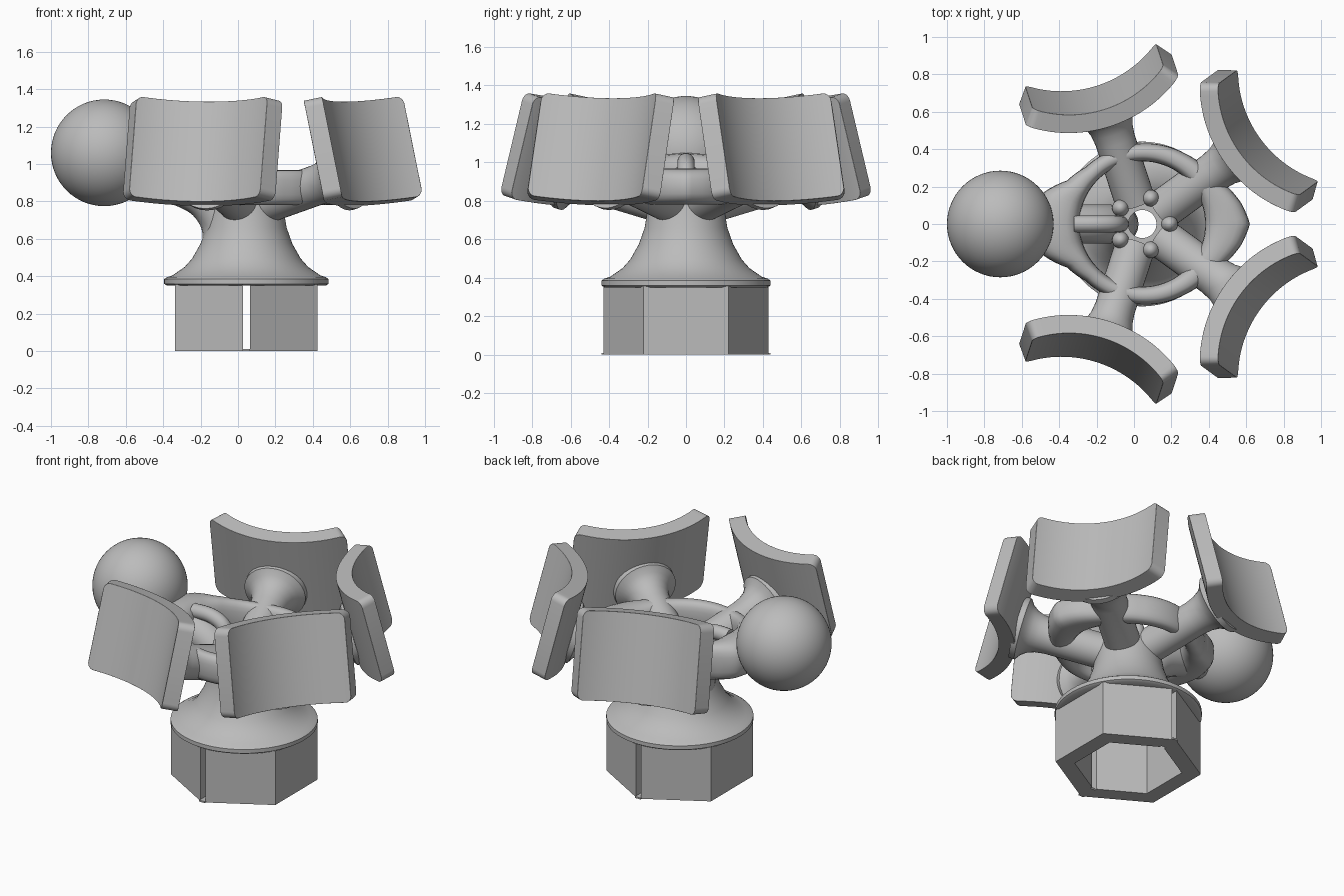
import bpy, bmesh, math
from mathutils import Matrix, Vector

cube = bpy.data.objects.get("Cube")
if cube:
    bpy.data.objects.remove(cube, do_unlink=True)

CX = 0.045          # hub axis
ARM_ANGLES = (36, 108, -36, -108)

grey = bpy.data.materials.new("plain_grey")
grey.use_nodes = True
colour = (0.5, 0.5, 0.5, 1)
grey.diffuse_color = colour
grey.node_tree.nodes["Principled BSDF"].inputs["Base Color"].default_value = colour


def finish(name, bm, matrix=Matrix(), bevel=0, angle=35):
    bmesh.ops.recalc_face_normals(bm, faces=bm.faces)
    mesh = bpy.data.meshes.new(name)
    bm.to_mesh(mesh)
    bm.free()
    mesh.transform(matrix)
    mesh.materials.append(grey)
    ob = bpy.data.objects.new(name, mesh)
    bpy.context.collection.objects.link(ob)
    if bevel:
        mod = ob.modifiers.new("soft_edges", 'BEVEL')
        mod.width, mod.segments = bevel, 3
        mod.limit_method, mod.angle_limit = 'ANGLE', math.radians(50)
    bpy.ops.object.select_all(action='DESELECT')
    ob.select_set(True)
    bpy.context.view_layer.objects.active = ob
    bpy.ops.object.shade_smooth_by_angle(angle=math.radians(angle))
    return ob


def skin(bm, loops, closed_rows, closed_section=True):
    """Bridge a list of equal vertex loops with quads."""
    rows = [[bm.verts.new(p) for p in loop] for loop in loops]
    n = len(rows[0])
    for i in range(len(rows) if closed_rows else len(rows) - 1):
        a, b = rows[i], rows[(i + 1) % len(rows)]
        for j in range(n):
            k = (j + 1) % n
            bm.faces.new((a[j], a[k], b[k], b[j]))
    if not closed_rows:
        bm.faces.new(rows[0])
        bm.faces.new(rows[-1])


def lathe(name, profile, matrix, closed, steps=48):
    bm = bmesh.new()
    turn = [2 * math.pi * i / steps for i in range(steps)]
    loops = [[(r * math.cos(a), r * math.sin(a), z) for a in turn] for r, z in profile]
    skin(bm, loops, closed)
    return finish(name, bm, matrix)


def pipe(name, points, radius):
    """Round pipe swept along a smooth path in the y = 0 plane."""
    path = [Vector(p) for p in points]
    pts = []
    for i in range(len(path) - 1):
        p0, p1, p2, p3 = (path[max(0, min(len(path) - 1, i + k))] for k in (-1, 0, 1, 2))
        for s in range(6):
            t = s / 6
            pts.append(0.5 * (2 * p1 + (p2 - p0) * t + (2 * p0 - 5 * p1 + 4 * p2 - p3) * t * t
                              + (3 * p1 - p0 - 3 * p2 + p3) * t ** 3))
    pts.append(path[-1])
    loops = []
    for i, p in enumerate(pts):
        d = (pts[min(i + 1, len(pts) - 1)] - pts[max(i - 1, 0)]).normalized()
        side = Vector((-d.y, d.x))
        ring = []
        for j in range(20):
            a = 2 * math.pi * j / 20
            q = p + side * radius * math.cos(a)
            ring.append((q.x, radius * math.sin(a), q.y))
        loops.append(ring)
    bm = bmesh.new()
    skin(bm, loops, False)
    return finish(name, bm)


axis = Matrix.Translation((CX, 0, 0))

# Hollow flared hub with a lip and a central bore
lathe("hub", [(.425, .35), (.44, .36), (.44, .385), (.425, .395), (.395, .405), (.33, .45),
              (.29, .495), (.245, .575), (.215, .66), (.2, .75), (.185, .83), (.14, .87),
              (.075, .87), (.075, .72), (.12, .6), (.2, .45), (.33, .352)], axis, True, 64)

# Hexagonal socket, split at front and back by a narrow slot
for side, name in ((1, "socket_left"), (-1, "socket_right")):
    gap, outer, inner = .018, .44, .325
    half = []
    for rad, flip in ((outer, 1), (inner, -1)):
        y = rad - gap * .577
        half += [(gap, y * flip), (rad * .866, rad / 2 * flip),
                 (rad * .866, -rad / 2 * flip), (gap, -y * flip)]
    bm = bmesh.new()
    skin(bm, [[(x * side, y, z) for x, y in half] for z in (0, .356)], False)
    finish(name, bm, axis)
for s, name in ((-1, "front_slot_sill"), (1, "back_slot_sill")):
    bm = bmesh.new()
    bmesh.ops.create_cube(bm, size=1)
    finish(name, bm, Matrix.Translation((CX, s * .385, .005)) @ Matrix.Diagonal((.04, .11, .01, 1)))

# Rounded ring, pointed on one side and drawn out to the ball on the other
OUTLINE = [(0, .575), (12, .54), (24, .495), (40, .455), (60, .44), (110, .425),
           (135, .43), (150, .465), (163, .56), (180, .58)]


def ring_outer(deg):
    for (a0, r0), (a1, r1) in zip(OUTLINE, OUTLINE[1:]):
        if deg <= a1:
            return r0 + (r1 - r0) * (deg - a0) / (a1 - a0)


bm = bmesh.new()
loops = []
for i in range(120):
    a = math.radians(3 * i)
    out = ring_outer(min(3 * i, 360 - 3 * i))
    rise = max(0, -math.cos(a)) ** 3
    mid, wide = (out + .335) / 2, (out - .335) / 2
    section = []
    for j in range(20):
        b = 2 * math.pi * j / 20
        c, s = math.cos(b), math.sin(b)
        r = mid + wide * math.copysign(abs(c) ** .75, c)
        z = .875 + .05 * rise + (.093 + .03 * rise) * math.copysign(abs(s) ** .75, s)
        section.append((r * math.cos(a), r * math.sin(a), z))
    loops.append(section)
skin(bm, loops, True)
finish("ring", bm, axis, angle=50)

# Ball and its neck
bm = bmesh.new()
bmesh.ops.create_uvsphere(bm, u_segments=64, v_segments=32, radius=.285)
finish("ball", bm, Matrix.Translation((-.715, 0, 1.06)))
pipe("ball_neck", [(-.55, .95), (-.36, .9), (-.19, .82), (-.1, .7), (-.08, .56)], .105)
pipe("inner_rod", [(-.32, 1.0), (-.2, 1.0), (-.11, .96), (-.075, .87), (-.07, .75)], .045)


def plate(name, matrix):
    """Curved pad, hollow side outward, with rounded corners."""
    half_angle, radius, thick, half_h, corner = math.radians(37.5), .705, .1, .275, .045
    reach = half_angle * radius
    marks = [(reach - corner) * i / 14 for i in range(15)]
    marks += [reach - corner + corner * math.sin(math.radians(15 * k)) for k in range(1, 7)]
    marks = [-m for m in reversed(marks[1:])] + marks
    loops = []
    for m in marks:
        past = max(0, abs(m) - (reach - corner))
        h = half_h - corner + math.sqrt(max(0, corner ** 2 - past ** 2))
        a = m / radius
        loops.append([(radius - r * math.cos(a), r * math.sin(a), z)
                      for r, z in ((radius, h), (radius - thick, h),
                                   (radius - thick, -h), (radius, -h))])
    bm = bmesh.new()
    skin(bm, loops, False)
    finish(name, bm, matrix, bevel=.012)


# Four tilted pads, each on a rising arm that flares where it meets the pad
for deg in ARM_ANGLES:
    tag = ("back" if deg > 0 else "front") + ("_left" if abs(deg) < 90 else "_right")
    spin = axis @ Matrix.Rotation(math.radians(deg), 4, 'Z')
    plate(tag + "_pad", spin @ Matrix.Translation((.615, 0, 1.0425))
          @ Matrix.Rotation(math.radians(-14), 4, 'Y'))
    arm = spin @ Matrix.Translation((.125, 0, .79)) @ Matrix.Rotation(math.radians(74), 4, 'Y')
    lathe(tag + "_arm", [(.108, 0), (.108, .36), (.115, .42), (.13, .465), (.155, .5),
                         (.19, .525), (.19, .56)], arm, False, 32)

# Small rounded ribs around the bore, between the arms
for i, deg in enumerate((0, 72, -72, 144, -144)):
    a = math.radians(deg)
    bm = bmesh.new()
    bmesh.ops.create_uvsphere(bm, u_segments=20, v_segments=12, radius=.045)
    finish(f"bore_rib_{i + 1}", bm, Matrix.Translation((CX + .145 * math.cos(a), .145 * math.sin(a), .86))
           @ Matrix.Diagonal((1, 1, 1.6, 1)))
